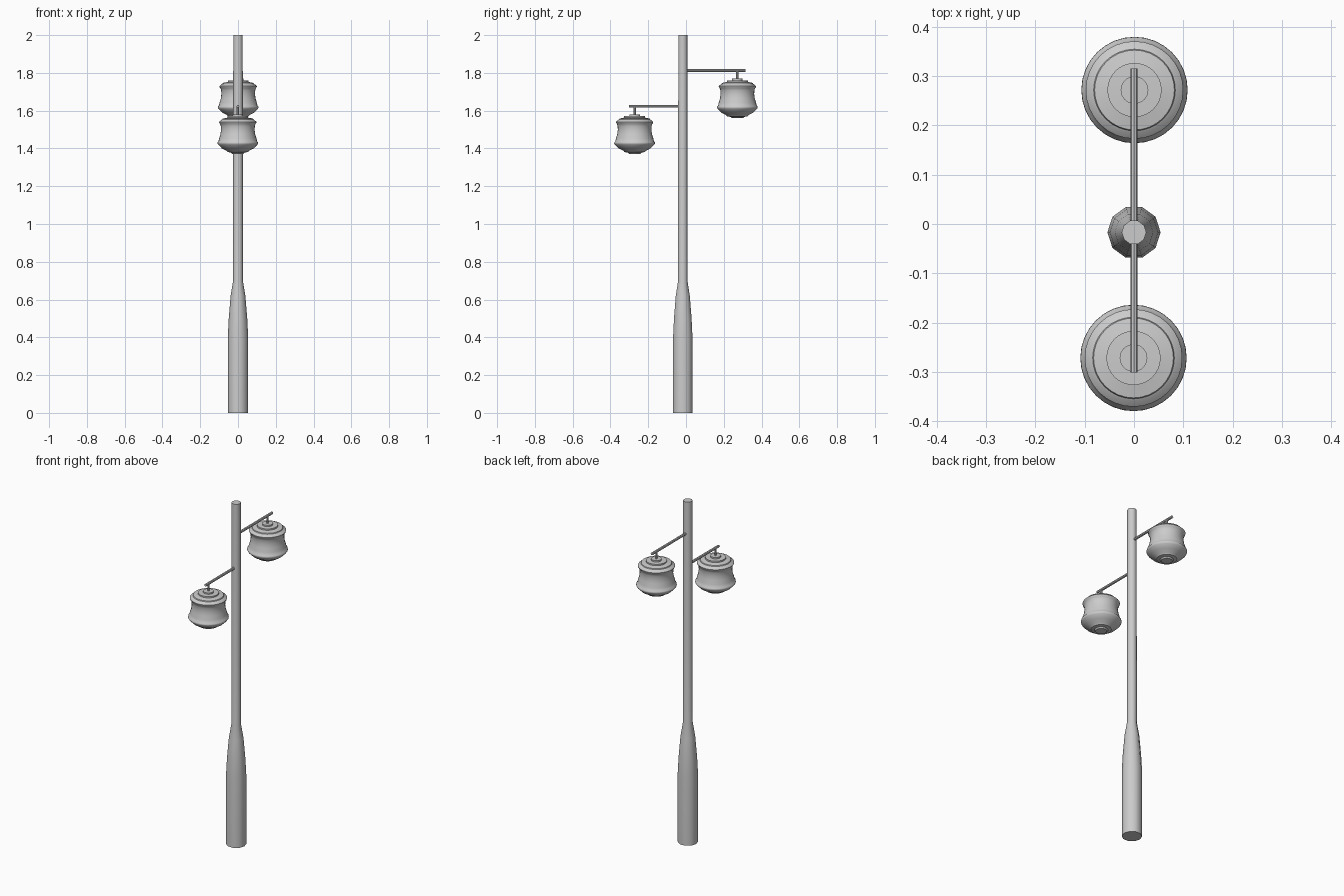
import bpy, bmesh, math
from mathutils import Matrix, Vector

if "Cube" in bpy.data.objects:
    bpy.data.objects.remove(bpy.data.objects["Cube"])


def lathe(name, profile, sides, loc):
    """Closed turned solid from (radius, height) points."""
    bm = bmesh.new()
    rings = []
    for r, z in profile:
        rings.append([bm.verts.new((r * math.cos(2 * math.pi * i / sides),
                                    r * math.sin(2 * math.pi * i / sides), z))
                      for i in range(sides)])
    for a, b in zip(rings, rings[1:]):
        for i in range(sides):
            j = (i + 1) % sides
            bm.faces.new((a[i], a[j], b[j], b[i]))
    bm.faces.new(rings[0][::-1])
    bm.faces.new(rings[-1])
    return finish(name, bm, loc)


def rod(name, start, end, radius, sides=8):
    """Straight round bar between two points."""
    start, end = Vector(start), Vector(end)
    d = end - start
    bm = bmesh.new()
    rot = d.to_track_quat('Z', 'Y').to_matrix().to_4x4()
    bmesh.ops.create_cone(bm, cap_ends=True, segments=sides, radius1=radius,
                          radius2=radius, depth=d.length,
                          matrix=Matrix.Translation((start + end) / 2) @ rot)
    return finish(name, bm, (0, 0, 0))


def finish(name, bm, loc):
    mesh = bpy.data.meshes.new(name)
    bm.to_mesh(mesh)
    bm.free()
    obj = bpy.data.objects.new(name, mesh)
    obj.location = loc
    bpy.context.collection.objects.link(obj)
    bpy.ops.object.select_all(action='DESELECT')
    obj.select_set(True)
    bpy.context.view_layer.objects.active = obj
    bpy.ops.object.shade_smooth_by_angle(angle=math.radians(40))
    return obj


POLE_Y = -0.017

# Ten-sided pole, thick foot tapering to a slim shaft
lathe("pole", [(0.054, 0), (0.054, 0.40), (0.049, 0.50), (0.039, 0.62),
               (0.026, 0.70), (0.025, 2.0)], 10, (0, POLE_Y, 0))

# Lantern outline, heights measured down from the supporting arm
LANTERN = [(0.030, -0.252), (0.036, -0.245), (0.054, -0.242), (0.060, -0.235),
           (0.085, -0.222), (0.104, -0.203), (0.108, -0.196), (0.107, -0.190),
           (0.102, -0.185), (0.099, -0.170), (0.092, -0.148), (0.089, -0.125),
           (0.090, -0.105), (0.094, -0.092), (0.098, -0.088), (0.099, -0.082),
           (0.087, -0.072), (0.083, -0.070), (0.081, -0.065), (0.055, -0.060),
           (0.055, -0.052), (0.028, -0.051), (0.028, -0.043)]

# Two arms at different heights, each carrying a hanging lantern
for label, arm_z, tip_y, x, y in (("back", 1.812, 0.316, 0.001, 0.272),
                                  ("front", 1.623, -0.302, -0.001, -0.272)):
    rod(label + "_arm", (0, POLE_Y, arm_z), (0, tip_y, arm_z), 0.0075)
    rod(label + "_hanger", (x, y, arm_z), (x, y, arm_z - 0.05), 0.006)
    lathe(label + "_lantern", LANTERN, 32, (x, y, arm_z))
